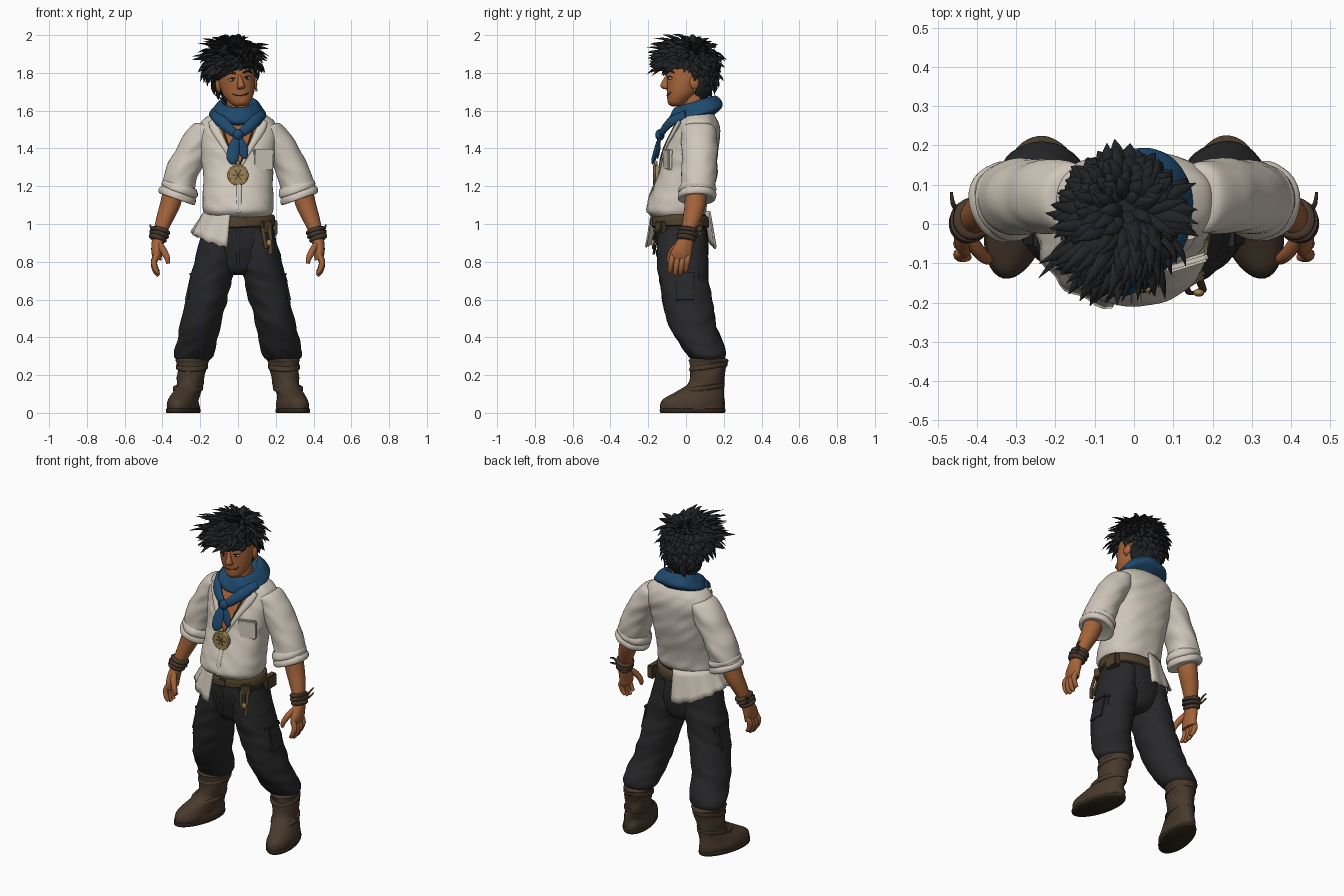
import bpy, bmesh, math, random
from math import sin, cos, pi, tau
from mathutils import Vector, Matrix, noise
from mathutils.bvhtree import BVHTree

random.seed(4)
cube = bpy.data.objects.get("Cube")
if cube:
    bpy.data.objects.remove(cube)


def material(name, *rgb):
    m = bpy.data.materials.new(name)
    m.use_nodes = True
    m.diffuse_color = (*rgb, 1)
    b = m.node_tree.nodes["Principled BSDF"]
    b.inputs["Base Color"].default_value = (*rgb, 1)
    b.inputs["Roughness"].default_value = 0.8
    return m


SKIN = material("brown_skin", .37, .125, .042)
SHIRT = material("cream_linen", .63, .57, .49)
CLOTH = material("charcoal_cloth", .021, .021, .023)
HAIR = material("black_hair", .015, .016, .018)
SCARF = material("blue_scarf", .013, .066, .15)
BOOT = material("boot_leather", .064, .041, .025)
BELT = material("belt_leather", .082, .052, .024)
BRASS = material("old_brass", .34, .23, .09)
SOLE = material("dark_sole", .028, .019, .012)
WHITE = material("eye_white", .6, .56, .5)


def make(name, bm, mats, rule=None, xf=None, angle=50):
    bmesh.ops.recalc_face_normals(bm, faces=bm.faces)
    if rule:
        for f in bm.faces:
            f.material_index = rule(f.calc_center_median())
    if xf:
        bm.transform(xf)
    me = bpy.data.meshes.new(name)
    bm.to_mesh(me)
    bm.free()
    for m in mats if isinstance(mats, list) else [mats]:
        me.materials.append(m)
    me.shade_smooth()
    me.set_sharp_from_angle(angle=math.radians(angle))
    ob = bpy.data.objects.new(name, me)
    bpy.context.scene.collection.objects.link(ob)
    return ob


def spline(rows, k):
    """Catmull-Rom interpolation through rows of numbers."""
    out, last = [], len(rows) - 1
    for i in range(last):
        a, b, c, d = (rows[min(max(j, 0), last)] for j in (i - 1, i, i + 1, i + 2))
        for t in (j / k for j in range(k)):
            out.append([q + .5 * t * (r - p + t * (2*p - 5*q + 4*r - s + t * (3*(q - r) + s - p)))
                        for p, q, r, s in zip(a, b, c, d)])
    return out + [list(rows[-1])]


def stitch(bm, rings):
    rows = [[bm.verts.new(p) for p in ring] for ring in rings]
    n = len(rows[0])
    for a, b in zip(rows, rows[1:]):
        for i in range(n):
            bm.faces.new((a[i], a[(i + 1) % n], b[(i + 1) % n], b[i]))
    bm.faces.new(rows[0][::-1])
    bm.faces.new(rows[-1])


def loft(bm, rows, s=1, n=32, k=4, yaw=0, tx=0, ty=0, fold=0, square=1):
    """Stack of level ellipses (x, y, z, rx, ry), optionally tilted, creased or squared."""
    rings = []
    for x, y, z, rx, ry in spline(rows, k):
        ring = []
        for a in (tau * i / n for i in range(n)):
            u, v = (math.copysign(abs(c) ** square, c) for c in (cos(a), sin(a)))
            d = Matrix.Rotation(yaw * s, 3, 'Z') @ Vector((rx * u, ry * v, 0))
            p = Vector((x * s, y, z + tx * s * d.x + ty * d.y)) + d
            w = noise.noise(Vector((p.x * 9, p.y * 9, p.z * 20 + p.x * 12 * s)))
            ring.append(p + d.normalized() * w * fold)
        rings.append(ring)
    stitch(bm, rings)
    return bm


def tube(bm, rows, flat=1, n=10, k=4, ref=(0, 1, 0)):
    """Round or flattened tube through rows of (x, y, z, radius)."""
    rows = spline(rows, k)
    pts = [Vector(r[:3]) for r in rows]
    rings = []
    for i, p in enumerate(pts):
        t = (pts[min(i + 1, len(pts) - 1)] - pts[max(i - 1, 0)]).normalized()
        side = t.cross(Vector(ref)).normalized()
        up = side.cross(t)
        rings.append([p + rows[i][3] * (side * cos(tau * j / n) + up * flat * sin(tau * j / n))
                      for j in range(n)])
    stitch(bm, rings)
    return bm


def ball(bm, loc, size):
    bmesh.ops.create_uvsphere(bm, u_segments=20, v_segments=12, radius=1,
                              matrix=Matrix.LocRotScale(Vector(loc), None, Vector(size)))
    return bm


def box(bm, loc, size, rot=0, axis='Y', bevel=.006):
    m = Matrix.Translation(loc) @ Matrix.Rotation(rot, 4, axis) @ Matrix.Diagonal((*size, 1))
    vs = bmesh.ops.create_cube(bm, size=1, matrix=m)["verts"]
    bmesh.ops.bevel(bm, geom=list({e for v in vs for e in v.link_edges}), offset=bevel,
                    segments=2, affect='EDGES')
    return bm


new = bmesh.new

# Shirt body with an open neckline
body = loft(new(), [(0, -.04, 1.03, .165, .125), (0, -.05, 1.07, .185, .156), (0, -.038, 1.14, .186, .154),
                    (0, .005, 1.28, .187, .146), (0, .03, 1.4, .2, .142), (0, .052, 1.48, .212, .13),
                    (0, .06, 1.535, .198, .112), (0, .06, 1.57, .16, .096), (0, .06, 1.6, .1, .075)],
            n=96, k=8, fold=.006, square=.85)
tree = BVHTree.FromBMesh(body)


def front(x, z):
    hit = tree.ray_cast(Vector((x, -1, z)), Vector((0, 1, 0)))[0]
    return hit.y if hit else -.05


def neckline(c):
    return int(c.y < .03 and c.z > 1.3 and abs(c.x) < min((c.z - 1.3) * .58, .115))


make("shirt_body", body, [SHIRT, SKIN], neckline)
trim = new()
for s in (-1, 1):
    tube(trim, [(s * x, front(s * x, z) - .004, z, r) for x, z, r in
                ((.005, 1.29, .008), (.064, 1.4, .014), (.12, 1.5, .024), (.135, 1.545, .022))], flat=.5)
tube(trim, [(.005, front(.005, z) - .001, z, .013) for z in (1.06, 1.14, 1.22, 1.3)], flat=.35)
make("shirt_collar_and_placket", trim, SHIRT)
pocket = box(new(), (.135, front(.135, 1.35) - .002, 1.335), (.1, .022, .1), .3, 'Z')
box(pocket, (.135, front(.135, 1.38) - .008, 1.38), (.11, .024, .035), .3, 'Z')
make("chest_pocket", pocket, SHIRT)

# Loose shirt tail around the right hip
bm, rows = new(), []
for i in range(33):
    a = math.radians(257 - 167 * i / 32)
    row = []
    for j in range(6):
        t = j / 5
        flare = .006 * sin(i * 1.3) * t
        low = .955 - .082 * abs(sin(a)) ** 2 + .006 * sin(i * 2.1)
        row.append(bm.verts.new(((.18 + .068 * t + flare) * cos(a), -.03 + (.16 + .03 * t + flare) * sin(a),
                                 1.07 + (low - 1.07) * t)))
    rows.append(row)
for a, b in zip(rows, rows[1:]):
    for j in range(5):
        bm.faces.new((a[j], a[j + 1], b[j + 1], b[j]))
make("shirt_tail", bm, SHIRT).modifiers.new("Thickness", 'SOLIDIFY').thickness = .008

# Trousers seat, belt and hanging gear
make("trouser_seat", loft(new(), [(0, -.025, 1.05, .175, .13), (0, -.025, .95, .188, .14),
                                  (0, -.015, .85, .195, .135), (0, -.01, .76, .13, .11),
                                  (0, -.01, .73, .07, .07)], fold=.004), CLOTH)
make("belt", loft(new(), [(0, -.03, .98, .18, .135), (0, -.03, .985, .196, .151), (0, -.03, 1.035, .194, .149),
                          (0, -.03, 1.04, .18, .135)], n=48, k=2, tx=.05), BELT)
make("belt_buckle", box(new(), (.02, -.184, 1.012), (.05, .014, .045)), BELT)
make("trouser_fly", tube(new(), [(0, -.168, .97, .012), (0, -.16, .86, .01), (0, -.14, .78, .006)], flat=.3), CLOTH)
gear = box(new(), (.15, -.135, .985), (.06, .035, .06), .6, 'Z')
tube(gear, [(.165, -.14, .98, .012), (.175, -.165, .9, .01), (.17, -.17, .84, .014)], flat=.5)
tube(gear, [(.13, -.155, .98, .01), (.14, -.175, .92, .009), (.15, -.175, .87, .01)], flat=.5)
box(gear, (.19, .04, .98), (.04, .09, .08))
make("belt_pouch_and_straps", gear, BELT)
make("belt_charm", ball(new(), (.165, -.175, .9), (.014, .01, .018)), BRASS)

for s, side in ((-1, "right"), (1, "left")):
    # Trouser leg and cargo pocket
    make(side + "_trouser_leg", loft(new(), [
        (.1, -.02, .97, .088, .125), (.115, -.018, .82, .112, .135), (.145, -.01, .7, .115, .13),
        (.172, .01, .58, .108, .13), (.2, .035, .46, .106, .125), (.222, .085, .36, .108, .115),
        (.235, .112, .3, .103, .098), (.24, .12, .27, .07, .07)], s, n=40, k=8, fold=.009), CLOTH)
    cargo = box(new(), (s * .247, -.005, .66), (.04, .13, .17), -s * .22, bevel=.018)
    box(cargo, (s * .232, -.005, .73), (.05, .14, .05), -s * .22, bevel=.018)
    make(side + "_cargo_pocket", cargo, CLOTH)

    # Boot, sole and straps
    make(side + "_boot", loft(new(), [
        (.29, .035, .015, .078, .173), (.29, .035, .045, .08, .174), (.288, .042, .075, .074, .162),
        (.27, .075, .115, .07, .125), (.253, .108, .155, .069, .094), (.245, .116, .22, .074, .092),
        (.243, .12, .265, .08, .1), (.243, .12, .28, .086, .105), (.243, .12, .29, .07, .088)],
        s, n=40, yaw=.25, fold=.009), BOOT)
    make(side + "_boot_sole", loft(new(), [(.29, .035, 0, .08, .174), (.29, .035, .005, .083, .178),
                                           (.29, .035, .02, .083, .178), (.29, .035, .025, .074, .17)],
                                   s, n=40, k=2, yaw=.25), SOLE)
    straps = new()
    for x, y, z, rx, ry in ((.264, .09, .13, .076, .116), (.243, .119, .245, .083, .102)):
        loft(straps, [(x, y, z - .014, rx - .01, ry - .01), (x, y, z - .01, rx, ry),
                      (x, y, z + .01, rx, ry), (x, y, z + .014, rx - .01, ry - .01)], s, k=2, yaw=.25, ty=.15)
    box(straps, (s * .335, .09, .13), (.012, .035, .035))
    make(side + "_boot_straps", straps, BOOT)

    # Sleeve with rolled cuff
    make(side + "_sleeve", loft(new(), [
        (.14, .066, 1.52, .03, .06), (.165, .067, 1.51, .062, .086), (.203, .07, 1.445, .08, .093),
        (.248, .07, 1.365, .08, .094), (.295, .068, 1.27, .082, .095), (.325, .06, 1.17, .083, .09)],
        s, n=40, k=8, tx=.35, fold=.008), SHIRT)
    cuff = new()
    for dx, dz, r in ((0, 0, .098), (-.012, .035, .095)):
        loft(cuff, [(.327 + dx, .058, 1.135 + dz, r - .03, r - .025), (.326 + dx, .058, 1.132 + dz, r - .006, r),
                    (.322 + dx, .06, 1.155 + dz, r, r + .004), (.315 + dx, .06, 1.178 + dz, r - .015, r - .01)],
             s, tx=.35, fold=.006)
    make(side + "_rolled_cuff", cuff, SHIRT)

    # Forearm, hand, fingers and thumb
    arm = loft(new(), [(.335, .055, 1.2, .055, .058), (.36, .048, 1.1, .053, .056), (.39, .03, 1.02, .044, .048),
                       (.415, .008, .945, .033, .038), (.425, -.008, .9, .032, .047), (.43, -.025, .85, .029, .056),
                       (.428, -.03, .81, .022, .052)], s, tx=.15)
    for i in range(4):
        y, drop = .014 - .028 * i, (.015, 0, -.004, .008)[i]
        tube(arm, [(s * .43, y, .835, .015), (s * .445, y - .008, .79 + drop, .0155),
                   (s * .435, y - .014, .75 + drop, .0135), (s * .42, y - .014, .73 + drop, .009)])
    tube(arm, [(s * .42, -.03, .9, .016), (s * .395, -.07, .86, .018), (s * .375, -.088, .82, .015),
               (s * .37, -.09, .79, .009)])
    make(side + "_forearm_and_hand", arm, SKIN, angle=80)

    # Wrapped wristband with loose ends
    band = new()
    for z, w in ((.925, 0), (.945, .004), (.965, .003)):
        x, y = .419 - (z - .94) * .35, .006 + (z - .94) * .3
        loft(band, [(x, y, z - .014, .036, .042), (x, y, z - .007, .046 + w, .05 + w),
                    (x, y, z + .007, .046 + w, .05 + w), (x, y, z + .014, .036, .042)], s, k=2, tx=.25, ty=-.15)
    for dz in (0, .03):
        tube(band, [(s * .445, .03, .94, .007), (s * .46, .05, .95 + dz, .006), (s * .465, .08, .965 + dz, .004)])
    make(side + "_wristband", band, BOOT)

# Neck, scarf and pendant
make("neck", loft(new(), [(0, .055, 1.52, .075, .075), (0, .045, 1.6, .06, .064), (-.005, .03, 1.72, .058, .064)]), SKIN)
scarf = loft(new(), [(0, .045, 1.6, .06, .06), (0, .045, 1.635, .08, .085), (0, .045, 1.648, .1, .108),
                     (0, .05, 1.61, .135, .138), (0, .055, 1.575, .148, .14), (0, .055, 1.55, .1, .1)],
             n=48, ty=.3, fold=.014)
for s in (-1, 1):
    tube(scarf, [(s * .128, .0, 1.58, .026), (s * .09, -.075, 1.545, .032), (s * .042, -.118, 1.5, .027),
                 (0, -.135, 1.47, .02)], flat=.6)
ball(scarf, (0, -.138, 1.472), (.028, .025, .03))
tube(scarf, [(-.005, -.14, 1.46, .018), (-.022, -.155, 1.4, .032), (-.03, -.172, 1.34, .03),
             (-.035, -.178, 1.315, .004)], flat=.4)
tube(scarf, [(.005, -.14, 1.46, .016), (.02, -.145, 1.41, .028), (.035, -.15, 1.365, .02),
             (.04, -.15, 1.345, .004)], flat=.4)
make("neck_scarf", scarf, SCARF)
cord = new()
for s in (-1, 1):
    tube(cord, [(s * x, front(s * x, z) - .007, z, .004) for x, z in
                ((.085, 1.52), (.06, 1.44), (.03, 1.36), (.004, 1.3))])
make("pendant_cord", cord, BELT)
py, pz, pendant = front(0, 1.255) - .01, 1.26, new()
turn = Matrix.Translation((0, py, pz)) @ Matrix.Rotation(pi / 2, 4, 'X')
bmesh.ops.create_cone(pendant, cap_ends=True, segments=32, radius1=.052, radius2=.046, depth=.026, matrix=turn)
tube(pendant, [(.05 * cos(a), py - .008, pz + .05 * sin(a), .006) for a in (tau * i / 16 for i in range(17))], k=2)
ball(pendant, (0, py, pz + .062), (.012, .01, .014))
make("pendant", pendant, BRASS)
mark = new()
for a in (0, pi / 3, 2 * pi / 3):
    box(mark, (0, py - .014, pz), (.066, .004, .006), a, bevel=.001)
make("pendant_engraving", mark, BELT)

# Head, turned and tipped a little
POSE = Matrix.Translation((.005, .012, 1.63)) @ Matrix.Rotation(.17, 4, 'Z') @ Matrix.Rotation(-.1, 4, 'Y')
head = loft(new(), [(0, -.062, -.005, .03, .03), (0, -.057, .012, .052, .052), (0, -.032, .055, .08, .08),
                    (0, -.012, .11, .094, .102), (0, .0, .16, .097, .114), (0, .012, .22, .098, .114),
                    (0, .02, .28, .08, .095), (0, .02, .305, .045, .06)], n=48, k=5)
loft(head, [(0, -.105, .16, .009, .012), (0, -.117, .135, .012, .016), (0, -.126, .105, .02, .022),
            (0, -.122, .09, .021, .018), (0, -.11, .084, .01, .01)], n=20)
for s in (-1, 1):
    ball(head, (s * .098, .018, .11), (.014, .026, .036))
make("head", head, SKIN, xf=POSE, angle=80)
white, dark = new(), new()
for s in (-1, 1):
    ball(white, (s * .041, -.1, .138), (.018, .01, .008))
    ball(dark, (s * .04, -.1075, .138), (.007, .004, .007))
    tube(dark, [(s * .02, -.11, .143, .002), (s * .04, -.109, .148, .003), (s * .062, -.094, .141, .002)])
    tube(dark, [(s * .02, -.114, .168, .004), (s * .045, -.106, .177, .006), (s * .072, -.085, .166, .003)])
make("eye_whites", white, WHITE, xf=POSE)
make("brows_and_irises", dark, HAIR, xf=POSE)
make("mouth_line", tube(new(), [(-.045, -.098, .064, .002), (-.022, -.109, .053, .003), (.022, -.109, .053, .003),
                                (.045, -.098, .066, .002)]), SOLE, xf=POSE)
make("earring", ball(new(), (.104, .018, .07), (.006, .006, .01)), BRASS, xf=POSE)

# Tousled hair: cap plus tapered locks fanning out from a whorl
centre, size = Vector((-.012, .014, .218)), Vector((.12, .13, .115))
whorl = centre + Vector((.03, .02, .12))
hair = ball(new(), centre, size)
ball(hair, (0, .055, .13), (.092, .085, .115))
COUNT = 520
for i in range(COUNT):
    z = 1 - 2 * (i + .5) / COUNT
    r, a = math.sqrt(1 - z * z), i * 2.39996
    n = Vector((r * cos(a), r * sin(a), z))
    base = centre + n * size
    if z < 0:
        base += Vector((0, -.02, .05)) * z
    if (base.y < -.01 and base.z < .2) or (base.y < .055 and base.z < .165):
        continue
    flow = base - whorl
    flow = (flow - n * flow.dot(n)).normalized()
    out, long = random.uniform(.02, .048), random.uniform(.045, .075)
    if base.y < -.02:
        flow = Vector((flow.x - .5, flow.y - .3, flow.z * .4))
        out += .01
    elif base.z < .2 or base.y > .06:
        long *= .65
    flow += Vector([random.uniform(-.5, .5) for _ in range(3)])
    mid, tip = base + n * out * .7 + flow * long * .4, base + n * out + flow * long
    tip.z = min(tip.z, .372)
    w = random.uniform(.014, .02)
    tube(hair, [(*(base - n * .015), w), (*mid, w * .9), (*tip, .001)], flat=.5, n=6, k=3, ref=n + Vector((.01, .02, 0)))
make("hair", hair, HAIR, xf=POSE, angle=60)
